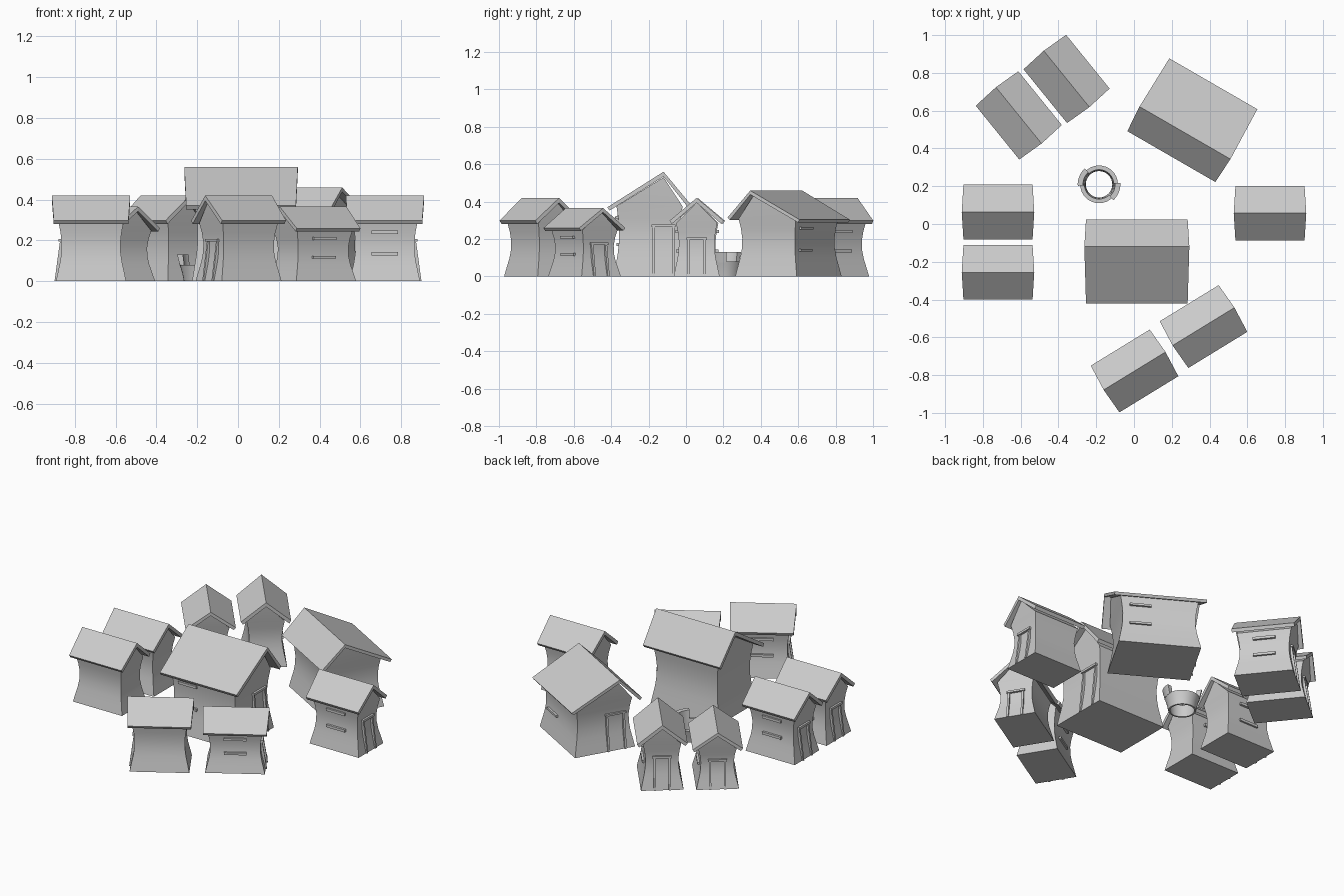
import bpy, bmesh
from math import radians, sin, cos, pi
from mathutils import Matrix, Vector

if "Cube" in bpy.data.objects:
    bpy.data.objects.remove(bpy.data.objects["Cube"])


def finish(name, bm, mat=None, smooth=False):
    bmesh.ops.recalc_face_normals(bm, faces=bm.faces)
    me = bpy.data.meshes.new(name)
    bm.to_mesh(me)
    bm.free()
    ob = bpy.data.objects.new(name, me)
    bpy.context.collection.objects.link(ob)
    if mat:
        ob.matrix_world = mat
    if smooth:
        bpy.ops.object.select_all(action='DESELECT')
        ob.select_set(True)
        bpy.context.view_layer.objects.active = ob
        bpy.ops.object.shade_smooth_by_angle(angle=radians(30))
    return ob


def loft(bm, rings):
    rows = [[bm.verts.new(p) for p in r] for r in rings]
    n = len(rows[0])
    for a, b in zip(rows, rows[1:]):
        for i in range(n):
            bm.faces.new((a[i], a[(i + 1) % n], b[(i + 1) % n], b[i]))
    return rows


def box(bm, lo, hi, lean=0):
    # axis box; lean shifts the top in x
    rings = [[(x + d, y, z) for x, y in
              ((lo[0], lo[1]), (hi[0], lo[1]), (hi[0], hi[1]), (lo[0], hi[1]))]
             for z, d in ((lo[2], 0), (hi[2], lean))]
    r = loft(bm, rings)
    bm.faces.new(r[0])
    bm.faces.new(r[1])


SMALL = dict(L=.172, y0=-.123, y1=.123, top=.285, ridge=.42, roofL=.192,
             e0=(-.145, .298), e1=(.145, .298), apex=.396,
             door=(.055, .2), win=(0, .065, (.135, .24)))
LARGE = dict(L=.24, y0=-.265, y1=.115, top=.375, ridge=.56, roofL=.278,
             e0=(-.30, .37), e1=(.145, .385), apex=.53,
             door=(.065, .27), win=(-.11, .063, (.17, .315)))


def house(name, k, x, y, rot, zs=1.0):
    mat = (Matrix.Translation((x, y, 0)) @ Matrix.Rotation(radians(rot), 4, 'Z')
           @ Matrix.Diagonal((1, 1, zs, 1)))
    L, y0, y1, top = k['L'], k['y0'], k['y1'], k['top']

    def inset(z):
        # pinched waist: widest at the base, narrowest a bit above the middle
        t = z / top
        return .027 * sin(pi * min(1, t * .84)) ** 1.2 + .002 * t

    # walls with gable ends
    bm = bmesh.new()
    rings = []
    for i in range(7):
        z = top * i / 6
        d = inset(z)
        rings.append([(-L + d, y0 + d, z), (L - d, y0 + d, z),
                      (L - d, y1 - d, z), (-L + d, y1 - d, z)])
    r = loft(bm, rings)
    bm.faces.new(r[0])
    t = r[-1]
    a = bm.verts.new((-L, 0, k['apex']))
    b = bm.verts.new((L, 0, k['apex']))
    for f in ((t[0], t[1], b, a), (t[2], t[3], a, b), (t[1], t[2], b), (t[3], t[0], a)):
        bm.faces.new(f)
    finish(name + "_walls", bm, mat, True)

    # roof: folded slab, ridge slightly longer than the eaves
    bm = bmesh.new()
    (a0, h0), (a1, h1), R, rl = k['e0'], k['e1'], k['ridge'], k['roofL']
    prof = [(a0, h0, 0), (0, R, 1), (a1, h1, 0),
            (a1 - .013, h1 - .017, 0), (0, R - .026, 1), (a0 + .011, h0 - .018, 0)]
    rows = loft(bm, [[(s * (rl - .009 * (1 - p)), yy, z) for yy, z, p in prof]
                     for s in (-1, 1)])
    for q in rows:
        bm.faces.new((q[0], q[1], q[4], q[5]))
        bm.faces.new((q[1], q[2], q[3], q[4]))
    finish(name + "_roof", bm, mat)

    # door frame on the +x gable
    bm = bmesh.new()
    hw, hz = k['door']
    lean = -inset(hz)
    for s in (-1, 1):
        c = s * (hw - .012)
        box(bm, (L - .02, c - .006, 0), (L + .007, c + .006, hz), lean)
    box(bm, (L + lean - .015, -hw, hz - .006), (L + lean + .014, hw, hz + .008))
    finish(name + "_door_frame", bm, mat)

    # window ledges on the -y wall
    bm = bmesh.new()
    c, hl, levels = k['win']
    for z in levels:
        f = y0 + inset(z)
        box(bm, (c - hl, f - .013, z - .008), (c + hl, f + .015, z + .008))
    finish(name + "_window_ledges", bm, mat)


house("west_house_north", SMALL, -.72, .063, 180)
house("west_house_south", SMALL, -.72, -.256, 180)
house("east_house", SMALL, .72, .057, 0)
house("north_west_house_low", SMALL, -.61, .575, 129, .87)
house("north_west_house_tall", SMALL, -.357, .768, 129)
house("south_house_tall", SMALL, .003, -.778, 211.5)
house("south_house_low", SMALL, .368, -.543, 31.5, .87)
house("central_hall", LARGE, .015, -.12, 0)
house("north_east_hall", LARGE, .27, .4825, 150, .82)

# well: flared ring with two raised sides
WELL = Matrix.Translation((-.185, .21, 0))
N = 32


def circle(r, z):
    return [(r * cos(2 * pi * i / N), r * sin(2 * pi * i / N), z) for i in range(N)]


bm = bmesh.new()
prof = [(.08, 0), (.088, .04), (.1, .08), (.078, .08), (.073, .04), (.07, 0)]
loft(bm, [circle(r, z) for r, z in prof + prof[:1]])
bmesh.ops.remove_doubles(bm, verts=bm.verts, dist=1e-5)
finish("well_ring", bm, WELL, True)

for side, mid in (("west", 158), ("east", 338)):
    bm = bmesh.new()
    rings = []
    for i in range(9):
        a = radians(mid - 26 + 6.5 * i)
        rings.append([(r * cos(a), r * sin(a), z) for r, z in
                      ((.1, .075), (.113, .13), (.085, .13), (.078, .075))])
    r = loft(bm, rings)
    bm.faces.new(r[0])
    bm.faces.new(r[-1])
    finish("well_raised_side_" + side, bm, WELL, True)
